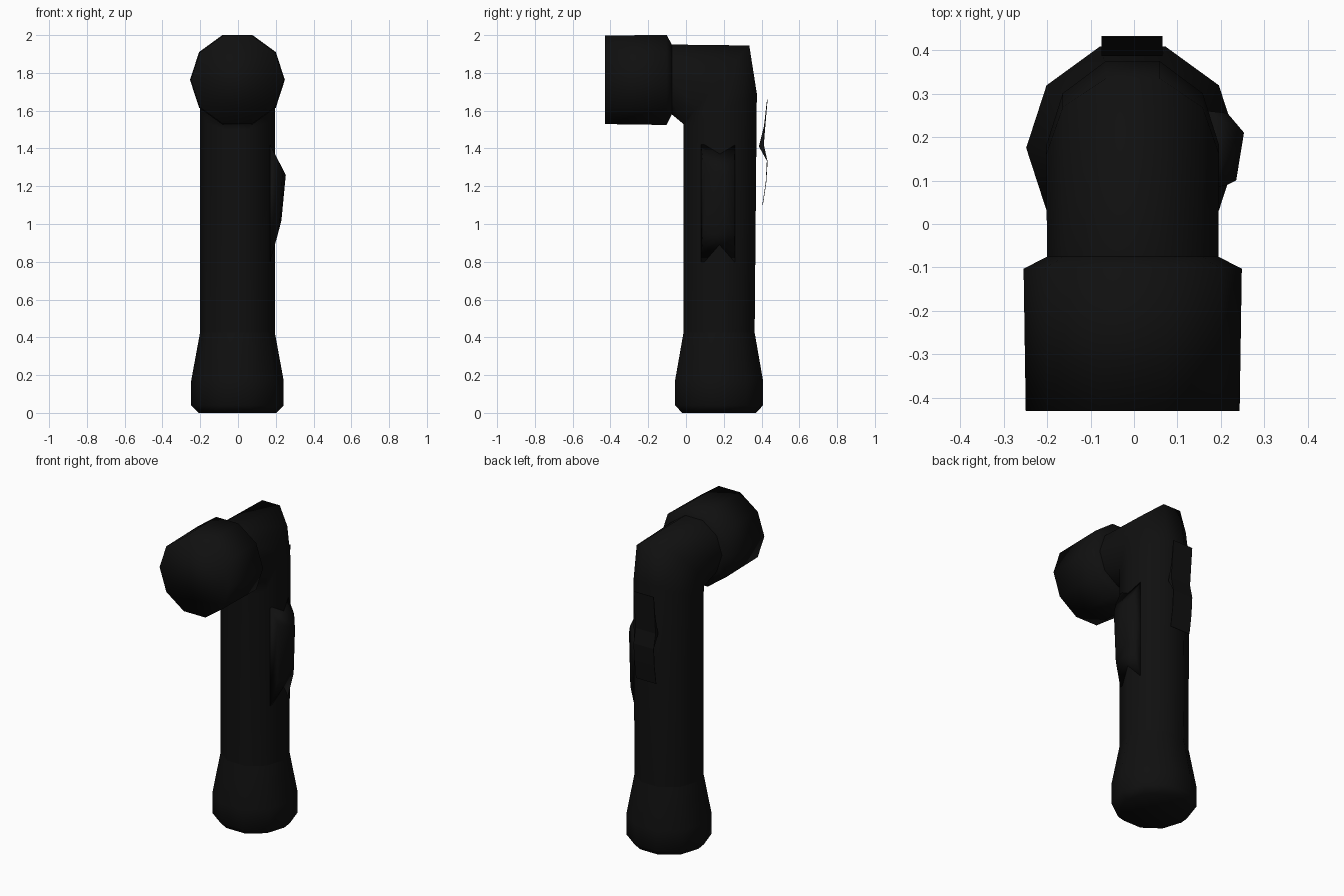
import bpy, bmesh, math
from mathutils import Vector

if "Cube" in bpy.data.objects:
    bpy.data.objects.remove(bpy.data.objects["Cube"])

N = 10  # sides of every tube

black = bpy.data.materials.new("matte_black")
black.diffuse_color = (0.005, 0.005, 0.005, 1)
black.use_nodes = True
black.node_tree.nodes["Principled BSDF"].inputs["Base Color"].default_value = black.diffuse_color


def finish(bm, name, smooth=True):
    bmesh.ops.recalc_face_normals(bm, faces=bm.faces[:])
    me = bpy.data.meshes.new(name)
    bm.to_mesh(me)
    bm.free()
    me.materials.append(black)
    for p in me.polygons:
        p.use_smooth = smooth
    ob = bpy.data.objects.new(name, me)
    bpy.context.collection.objects.link(ob)
    return ob


def loft(name, rings, cap_start=False, cap_end=False):
    """Each ring: inner (y, z), outer (y, z), half width in x."""
    bm = bmesh.new()
    flat = math.cos(math.pi / N)
    loops = []
    for (y0, z0), (y1, z1), r in rings:
        loop = []
        for i in range(N):
            a = 2 * math.pi * i / N
            t = 0.5 + 0.5 * math.sin(a) / flat
            loop.append(bm.verts.new((r * math.cos(a) - 0.003,
                                      y0 + (y1 - y0) * t, z0 + (z1 - z0) * t)))
        loops.append(loop)
    for a, b in zip(loops, loops[1:]):
        for i in range(N):
            j = (i + 1) % N
            bm.faces.new((a[i], a[j], b[j], b[i]))
    if cap_start:
        bm.faces.new(loops[0])
    if cap_end:
        bm.faces.new(loops[-1])
    return finish(bm, name)


def upright(r, z, yc=0.175):
    h = r * math.cos(math.pi / N)
    return ((yc - h, z), (yc + h, z), r)


def sideways(r, y, zc=1.763):
    h = r * math.cos(math.pi / N)
    return ((y, zc - h), (y, zc + h), r)


# flared battery cap at the foot
loft("base_cap", [upright(0.205, 0), upright(0.245, 0.04),
                  upright(0.245, 0.17), upright(0.198, 0.425)], cap_start=True)

# straight barrel with a mitred elbow into the neck
loft("barrel", [upright(0.198, 0.425),
                ((-0.014, 1.50), (0.375, 1.69), 0.199),
                ((-0.014, 1.53), (0.335, 1.945), 0.199),
                ((-0.075, 1.58), (-0.075, 1.95), 0.197)])

# lamp head with its rear shoulder
loft("lamp_head", [((-0.075, 1.58), (-0.075, 1.95), 0.197),
                   sideways(0.251, -0.103), sideways(0.246, -0.43)], cap_end=True)

# thumb switch on the right side
bm = bmesh.new()
for p in [(0.17, 0.08, 0.80), (0.17, 0.26, 0.80), (0.17, 0.08, 1.42), (0.17, 0.26, 1.42),
          (0.215, 0.09, 1.33), (0.215, 0.255, 1.33), (0.212, 0.09, 0.95), (0.212, 0.255, 0.95),
          (0.235, 0.10, 1.26), (0.253, 0.21, 1.26), (0.222, 0.10, 1.02), (0.23, 0.21, 1.02)]:
    bm.verts.new(p)
bmesh.ops.convex_hull(bm, input=bm.verts[:])
finish(bm, "thumb_switch")

# bent belt clip floating just behind the barrel
bm = bmesh.new()
outer = [(0.432, 1.66), (0.42, 1.52), (0.412, 1.42), (0.432, 1.33), (0.425, 1.22), (0.407, 1.1)]
inner = [(0.404, 1.1), (0.422, 1.22), (0.428, 1.335), (0.386, 1.41), (0.413, 1.52), (0.429, 1.66)]
prof = outer + inner
L = [bm.verts.new((-0.075, y, z)) for y, z in prof]
R = [bm.verts.new((0.066, y, z)) for y, z in prof]
n = len(prof)
for i in range(n):
    j = (i + 1) % n
    bm.faces.new((L[i], L[j], R[j], R[i]))
for i in range(len(outer) - 1):
    for S in (L, R):
        bm.faces.new((S[i], S[i + 1], S[n - 2 - i], S[n - 1 - i]))
finish(bm, "belt_clip", smooth=False)
